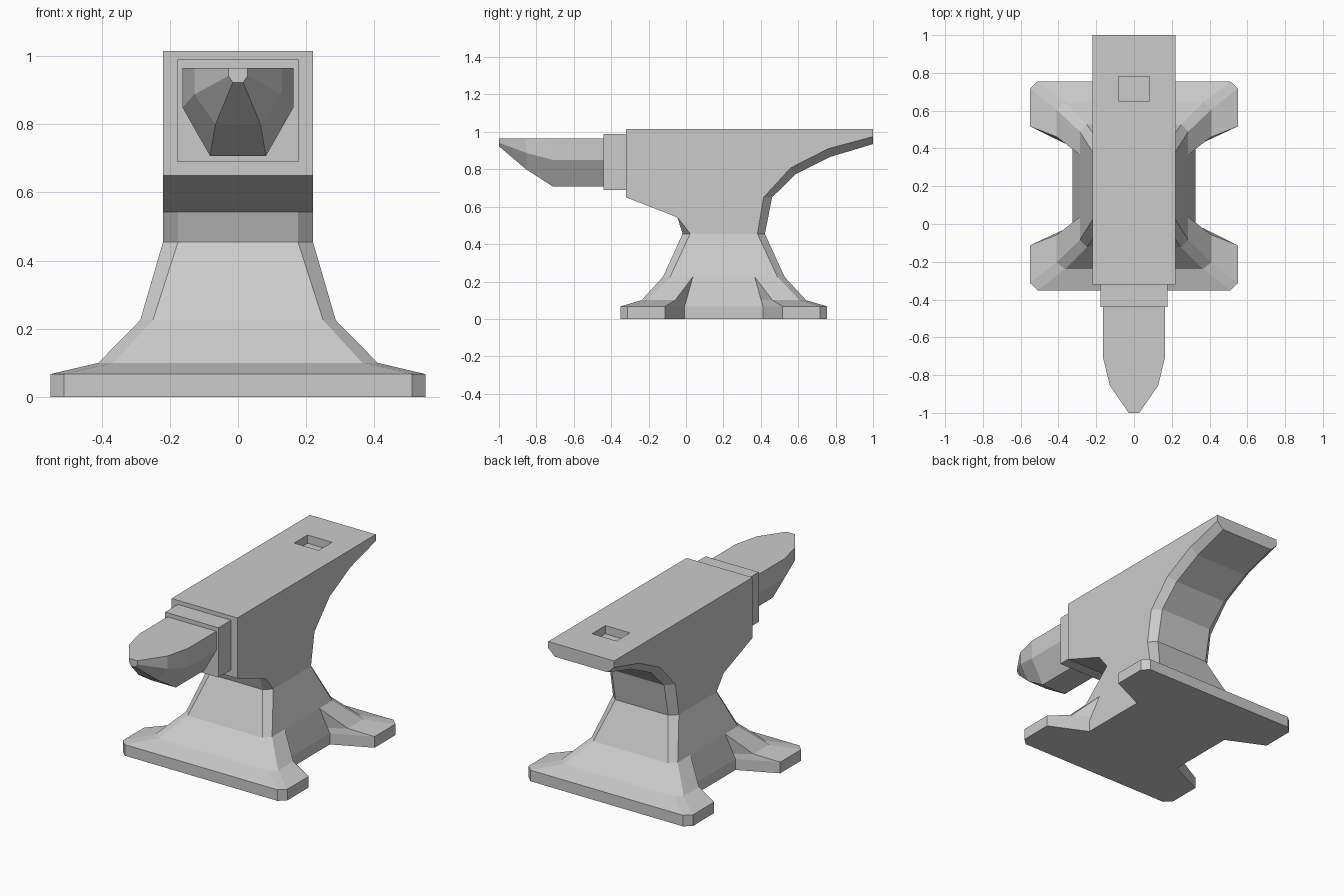
import bpy, bmesh

if "Cube" in bpy.data.objects:
    bpy.data.objects.remove(bpy.data.objects["Cube"])


class Builder:
    """Collects faces, sharing vertices that coincide and skipping collapsed ones."""

    def __init__(self):
        self.bm = bmesh.new()
        self.cache = {}

    def vert(self, co):
        key = tuple(round(c, 4) for c in co)
        if key not in self.cache:
            self.cache[key] = self.bm.verts.new(key)
        return self.cache[key]

    def face(self, pts):
        vs = list(dict.fromkeys(self.vert(p) for p in pts))
        if len(vs) > 2:
            self.bm.faces.new(vs)

    def loft(self, rings, closed=True):
        for a, b in zip(rings, rings[1:]):
            n = len(a)
            for i in range(n if closed else n - 1):
                j = (i + 1) % n
                self.face([a[i], a[j], b[j], b[i]])

    def finish(self, name):
        bm = self.bm
        bmesh.ops.dissolve_limit(bm, angle_limit=0.005, verts=bm.verts[:], edges=bm.edges[:])
        bmesh.ops.recalc_face_normals(bm, faces=bm.faces[:])
        mesh = bpy.data.meshes.new(name)
        bm.to_mesh(mesh)
        bm.free()
        ob = bpy.data.objects.new(name, mesh)
        bpy.context.collection.objects.link(ob)
        return ob


def box(name, lo, hi):
    b = Builder()
    rings = [[(lo[0], lo[1], z), (hi[0], lo[1], z), (hi[0], hi[1], z), (lo[0], hi[1], z)]
             for z in (lo[2], hi[2])]
    b.loft(rings)
    b.face(rings[0])
    b.face(rings[1])
    return b.finish(name)


def foot_ring(z, quarter):
    """Mirror a quarter outline (side recess to end corner) into a full ring."""
    cy = 0.202
    pts = []
    for sx, sy, step in ((1, 1, 1), (-1, 1, -1), (-1, -1, 1), (1, -1, -1)):
        pts += [(sx * x, cy + sy * y, z) for x, y in quarter[::step]]
    return pts


body = Builder()

# Flared base with four splayed feet
foot = [(.325, .21), (.55, .315), (.55, .515), (.51, .553)]
rings = [
    foot_ring(0, foot),
    foot_ring(.067, foot),
    foot_ring(.1, [(.317, .2), (.41, .26), (.41, .405), (.365, .44)]),
    foot_ring(.225, [(.287, .165), (.287, .165), (.287, .287), (.25, .325)]),
    foot_ring(.455, [(.22, .18), (.22, .18), (.22, .18), (.176, .22)]),
]
body.loft(rings)
body.face(rings[0])

# Upper body: side profile plus a raised centre profile giving chamfered edges
front = [(1, 1.015), (-.32, 1.015), (-.32, .65), (-.046, .543)]
side = [(.382, .455), (.415, .65), (.56, .808), (.76, .91), (1, .975)] + front + [(.022, .455)]
mid = [(.422, .455), (.46, .65), (.588, .775), (.773, .867), (1, .935)] + front + [(-.018, .455)]
columns = [[(x, *p) for p in prof]
           for x, prof in ((-.22, side), (-.176, mid), (.176, mid), (.22, side))]
body.loft(columns, closed=False)
body.face(columns[0])
body.face(columns[-1])
anvil_body = body.finish("anvil_body")

# Square tool hole in the heel
cutter = box("hole_cutter", (-.082, .652, .965), (.082, .78, 1.1))
cutter.hide_render = True
cutter.hide_viewport = True
mod = anvil_body.modifiers.new("tool_hole", 'BOOLEAN')
mod.operation = 'DIFFERENCE'
mod.solver = 'EXACT'
mod.object = cutter

# Step block between face and horn
box("step_block", (-.178, -.44, .69), (.178, -.32, .99))

# Horn: tapering six-sided sections (y, top x, mid x, mid z, bottom x, bottom z)
horn = Builder()
sections = []
for y, tx, mx, mz, bx, bz in (
        (-.44, .163, .163, .85, .082, .707),
        (-.71, .163, .163, .85, .082, .707),
        (-.855, .128, .128, .888, .066, .80),
        (-1.0, .028, .028, .942, .015, .923)):
    half = [(tx, .965), (mx, mz), (bx, bz)]
    sections.append([(x, y, z) for x, z in half] + [(-x, y, z) for x, z in half[::-1]])
horn.loft(sections)
horn.face(sections[0])
horn.face(sections[-1])
horn.finish("horn")
